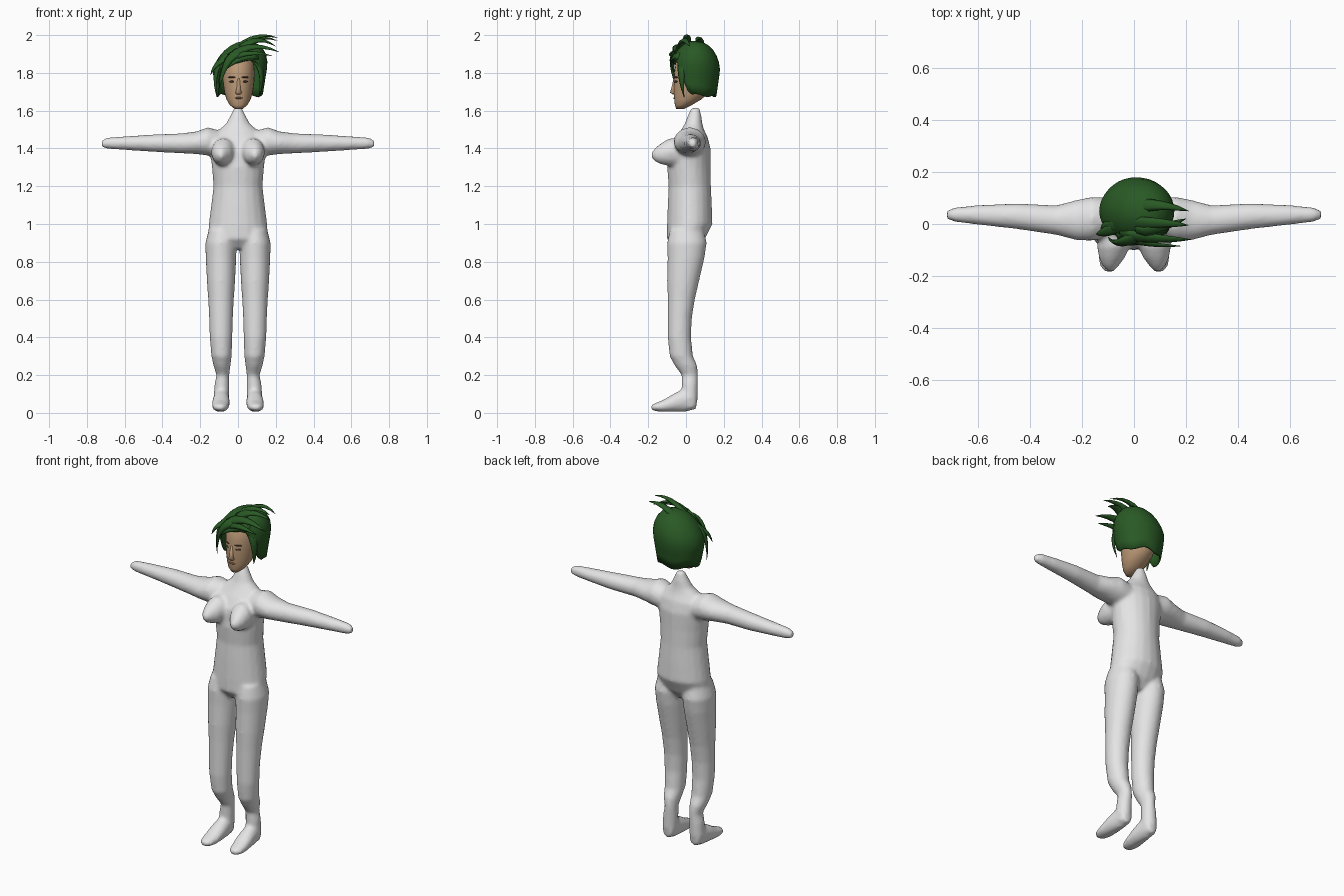
import bpy, bmesh, math
from mathutils import Vector, Matrix

if "Cube" in bpy.data.objects:
    bpy.data.objects.remove(bpy.data.objects["Cube"])


def material(name, r, g, b):
    m = bpy.data.materials.new(name)
    m.use_nodes = True
    m.diffuse_color = (r, g, b, 1)
    m.node_tree.nodes["Principled BSDF"].inputs["Base Color"].default_value = (r, g, b, 1)
    return m


SUIT = material("pale grey", 0.78, 0.78, 0.78)
SKIN = material("tan skin", 0.52, 0.33, 0.19)
HAIR = material("dark green", 0.022, 0.1, 0.018)
DARK = material("dark brown", 0.09, 0.05, 0.03)
LIPS = material("lip brown", 0.3, 0.15, 0.1)


def loft(bm, axis, rings, side=1, n=20):
    """Closed tube; each ring is position along axis, two centres, two radii."""
    loops = []
    for p, cu, cv, ru, rv in rings:
        loop = []
        for i in range(n):
            a = math.tau * i / n
            co = [cu + ru * math.cos(a), cv + rv * math.sin(a)]
            co.insert(axis, p)
            co[0] *= side
            loop.append(bm.verts.new(co))
        loops.append(loop)
    for lo, hi in zip(loops, loops[1:]):
        for i in range(n):
            j = (i + 1) % n
            bm.faces.new((lo[i], lo[j], hi[j], hi[i]))
    bm.faces.new(loops[0][::-1])
    bm.faces.new(loops[-1])


def finish(bm, name, mat, smooth=True):
    bmesh.ops.recalc_face_normals(bm, faces=bm.faces)
    me = bpy.data.meshes.new(name)
    bm.to_mesh(me)
    bm.free()
    me.materials.append(mat)
    for p in me.polygons:
        p.use_smooth = smooth
    ob = bpy.data.objects.new(name, me)
    bpy.context.collection.objects.link(ob)
    return ob


# Body: torso, limbs and chest fused into one smooth skin
TORSO = [(.87, 0, 0, .06, .06), (.92, 0, 0, .16, .1), (1, 0, .02, .155, .12),
         (1.1, 0, .02, .142, .117), (1.2, 0, .02, .13, .112), (1.3, 0, .015, .138, .115),
         (1.4, 0, .02, .15, .11), (1.46, 0, .03, .14, .085), (1.5, 0, .035, .1, .06),
         (1.53, 0, .04, .064, .047), (1.57, 0, .045, .043, .037), (1.615, 0, .05, .02, .022)]
LEG = [(.97, .085, .005, .07, .09), (.9, .09, .005, .083, .105), (.82, .09, 0, .081, .098),
       (.7, .09, -.015, .075, .085), (.6, .09, -.025, .068, .072), (.5, .09, -.033, .063, .064),
       (.4, .09, -.035, .06, .062), (.3, .087, -.025, .054, .062), (.25, .085, 0, .045, .06),
       (.2, .08, .02, .034, .043), (.15, .085, .02, .04, .043), (.08, .088, .02, .042, .042),
       (.03, .088, .015, .035, .04)]
FOOT = [(.055, .088, .06, .03, .04), (0, .088, .07, .042, .064), (-.06, .09, .055, .047, .05),
        (-.12, .093, .037, .046, .032), (-.165, .095, .03, .036, .021), (-.185, .095, .03, .018, .012)]
ARM = [(.08, .03, 1.42, .07, .07), (.16, .02, 1.437, .085, .075), (.22, .015, 1.43, .078, .06),
       (.3, .015, 1.427, .057, .053), (.45, .03, 1.428, .05, .046), (.6, .035, 1.428, .038, .036),
       (.69, .036, 1.428, .028, .03), (.72, .036, 1.425, .017, .02)]
CHEST = [(-.02, .075, 1.38, .06, .08), (-.09, .08, 1.38, .062, .072), (-.13, .085, 1.372, .05, .057),
         (-.16, .09, 1.367, .032, .038), (-.182, .09, 1.365, .012, .014)]
bm = bmesh.new()
loft(bm, 2, TORSO)
for side in (1, -1):
    loft(bm, 2, LEG, side)
    loft(bm, 1, FOOT, side)
    loft(bm, 0, ARM, side)
    loft(bm, 1, CHEST, side)
body = finish(bm, "body", SUIT)
fuse = body.modifiers.new("fuse", "REMESH")
fuse.mode = "VOXEL"
fuse.voxel_size = 0.01
fuse.use_smooth_shade = True
soft = body.modifiers.new("soften", "SMOOTH")
soft.factor = 0.5
soft.iterations = 6

# Head with nose
bm = bmesh.new()
loft(bm, 2, [(1.61, .003, -.03, .022, .022), (1.63, .003, -.014, .047, .045),
             (1.66, .003, .01, .064, .072), (1.7, .003, .03, .076, .096),
             (1.75, .003, .04, .083, .106), (1.8, .003, .045, .086, .108),
             (1.86, .003, .045, .08, .098), (1.91, .003, .045, .05, .06)], n=24)
finish(bm, "head", SKIN)
bm = bmesh.new()
loft(bm, 2, [(1.685, .003, -.055, .014, .012), (1.695, .003, -.063, .017, .022),
             (1.72, .003, -.06, .011, .017), (1.77, .003, -.055, .009, .011)], n=8)
finish(bm, "nose", SKIN)


# Thin facial details
def patch(name, loc, size, mat, turn=0):
    bm = bmesh.new()
    bmesh.ops.create_uvsphere(bm, u_segments=12, v_segments=8, radius=1)
    bm.transform(Matrix.Translation(loc) @ Matrix.Rotation(turn, 4, "Z") @ Matrix.Diagonal((*size, 1)))
    finish(bm, name, mat)


for side, label in ((1, "left"), (-1, "right")):
    x = .003 + side * .036
    patch(label + "_eye", (x, -.054, 1.754), (.016, .004, .005), DARK, side * .5)
    patch(label + "_brow", (x, -.054, 1.777), (.022, .004, .004), DARK, side * .5)
patch("mouth", (.003, -.062, 1.667), (.021, .005, .005), LIPS)

# Hair shell, cut high over the face and long at the sides and back
N, ROWS, CROWN = 36, 9, 1.97
bm = bmesh.new()
top = bm.verts.new((.045, .05, CROWN))
prev = None
for row in range(1, ROWS + 1):
    t = (row / ROWS) ** 1.6
    ring = []
    for i in range(N):
        a = math.tau * i / N
        front = math.degrees(min(a, math.tau - a))
        s = min(1, max(0, (front - 35) / 45))
        edge = 1.86 - .18 * s * s * (3 - 2 * s) + .008 * math.sin(5 * a)
        z = CROWN - (CROWN - edge) * t
        if z > 1.81:
            r = math.sqrt(max(0, 1 - ((z - 1.81) / .16) ** 2))
        else:
            r = 1 - 1.1 * (1.81 - z)
        cx = .008 + .23 * max(0, z - 1.81)
        ring.append(bm.verts.new((cx + .143 * r * math.sin(a), .05 - .13 * r * math.cos(a), z)))
    for i in range(N):
        j = (i + 1) % N
        if prev:
            bm.faces.new((prev[i], prev[j], ring[j], ring[i]))
        else:
            bm.faces.new((top, ring[j], ring[i]))
    prev = ring
hair = finish(bm, "hair_shell", HAIR)
thick = hair.modifiers.new("thickness", "SOLIDIFY")
thick.thickness = 0.01

# Swept locks: root, bend, tip and root radius
LOCKS = [((-.02, .06, 1.9), (.08, .09, 2.02), (.21, .05, 1.97), .032),
         ((-.03, 0, 1.9), (.08, .01, 2.03), (.21, -.005, 1.985), .032),
         ((-.04, -.04, 1.88), (.06, -.06, 1.98), (.22, -.06, 1.91), .034),
         ((-.06, -.04, 1.86), (.03, -.085, 1.93), (.18, -.085, 1.89), .026),
         ((.02, -.03, 1.93), (.1, -.02, 2.01), (.2, .02, 1.94), .03),
         ((.02, -.04, 1.91), (-.07, -.1, 1.9), (-.1, -.05, 1.72), .034),
         ((-.05, 0, 1.89), (-.14, -.02, 1.86), (-.115, -.03, 1.68), .034),
         ((-.05, 0, 1.88), (-.12, -.04, 1.86), (-.145, -.04, 1.79), .03),
         ((.1, -.03, 1.89), (0, -.1, 1.9), (-.085, -.06, 1.8), .024),
         ((.08, -.01, 1.88), (.15, -.04, 1.82), (.11, -.01, 1.67), .032)]
for k, (root, bend, tip, width) in enumerate(LOCKS):
    root, bend, tip = Vector(root), Vector(bend), Vector(tip)
    bm = bmesh.new()
    loops = []
    for step in range(8):
        t = step / 7
        p = root * (1 - t) ** 2 + bend * 2 * t * (1 - t) + tip * t * t
        d = ((bend - root) * (1 - t) + (tip - bend) * t).normalized()
        u = d.cross(p - Vector((0, .05, 1.8))).normalized()
        v = d.cross(u)
        w = width * (1 - t) ** .7 + .001
        loops.append([bm.verts.new(p + w * (u * math.cos(a) + v * .5 * math.sin(a)))
                      for a in (math.tau * i / 6 for i in range(6))])
    for lo, hi in zip(loops, loops[1:]):
        for i in range(6):
            j = (i + 1) % 6
            bm.faces.new((lo[i], lo[j], hi[j], hi[i]))
    bm.faces.new(loops[0][::-1])
    bm.faces.new(loops[-1])
    finish(bm, "hair_lock_%d" % (k + 1), HAIR)
